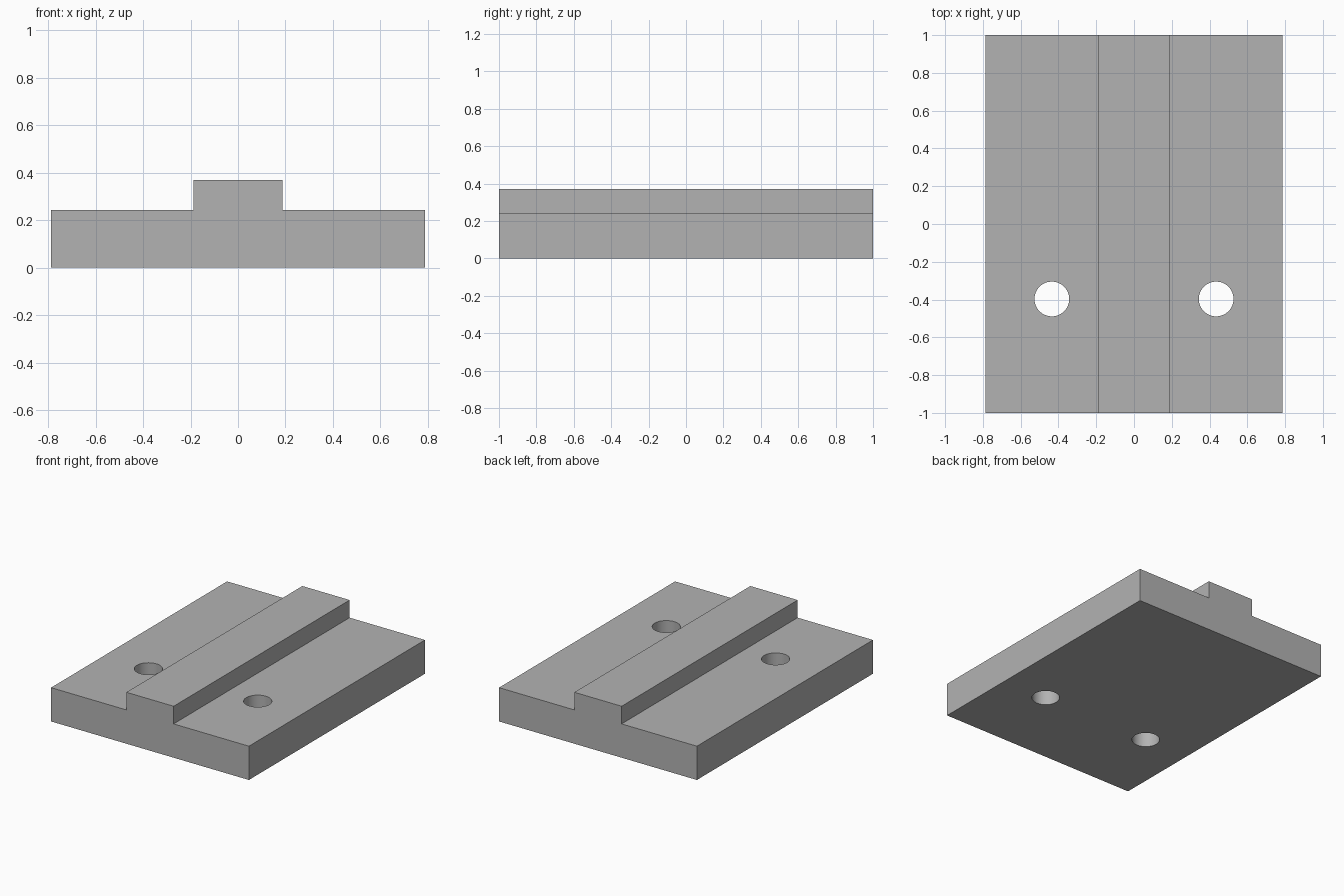
import bpy
import bmesh

HALF_WIDTH, HALF_LENGTH = 0.787, 1.0
RIB_HALF, PLATE_TOP, RIB_TOP = 0.188, 0.243, 0.37
HOLE_X, HOLE_Y, HOLE_RADIUS = 0.435, -0.397, 0.092

default_cube = bpy.data.objects.get("Cube")
if default_cube:
    bpy.data.objects.remove(default_cube, do_unlink=True)

# Single plain grey
grey = bpy.data.materials.new("plain_grey")
grey.use_nodes = True
colour = (0.45, 0.45, 0.45, 1.0)
grey.diffuse_color = colour
grey.node_tree.nodes["Principled BSDF"].inputs["Base Color"].default_value = colour

# Ribbed plate: stepped profile extruded from front to back
right_half = [(HALF_WIDTH, 0), (HALF_WIDTH, PLATE_TOP),
              (RIB_HALF, PLATE_TOP), (RIB_HALF, RIB_TOP)]
profile = right_half + [(-x, z) for x, z in reversed(right_half)]
bm = bmesh.new()
end_face = bm.faces.new([bm.verts.new((x, -HALF_LENGTH, z)) for x, z in profile])
extruded = bmesh.ops.extrude_face_region(bm, geom=[end_face], use_keep_orig=True)
moved = [v for v in extruded["geom"] if isinstance(v, bmesh.types.BMVert)]
bmesh.ops.translate(bm, verts=moved, vec=(0, 2 * HALF_LENGTH, 0))
bmesh.ops.recalc_face_normals(bm, faces=bm.faces)
mesh = bpy.data.meshes.new("ribbed_plate")
bm.to_mesh(mesh)
bm.free()
mesh.materials.append(grey)
plate = bpy.data.objects.new("ribbed_plate", mesh)
bpy.context.collection.objects.link(plate)

# Two round through holes, one on each side of the rib
cutters = []
for side, x in (("left", HOLE_X), ("right", -HOLE_X)):
    bpy.ops.mesh.primitive_cylinder_add(vertices=64, radius=HOLE_RADIUS, depth=1,
                                        location=(x, HOLE_Y, PLATE_TOP / 2))
    cutter = bpy.context.object
    cutter.name = side + "_hole_cutter"
    cutter.hide_render = True
    cutter.data.materials.append(grey)
    cut = plate.modifiers.new(side + "_hole", "BOOLEAN")
    cut.operation = "DIFFERENCE"
    cut.solver = "EXACT"
    cut.object = cutter
    cutters.append(cutter)

# Apply the cuts, then discard the cutters
bpy.ops.object.select_all(action="DESELECT")
plate.select_set(True)
bpy.context.view_layer.objects.active = plate
for name in [m.name for m in plate.modifiers]:
    bpy.ops.object.modifier_apply(modifier=name)
for cutter in cutters:
    bpy.data.objects.remove(cutter, do_unlink=True)

# Smooth hole walls, crisp edges
bpy.ops.object.shade_smooth_by_angle(angle=0.5)
